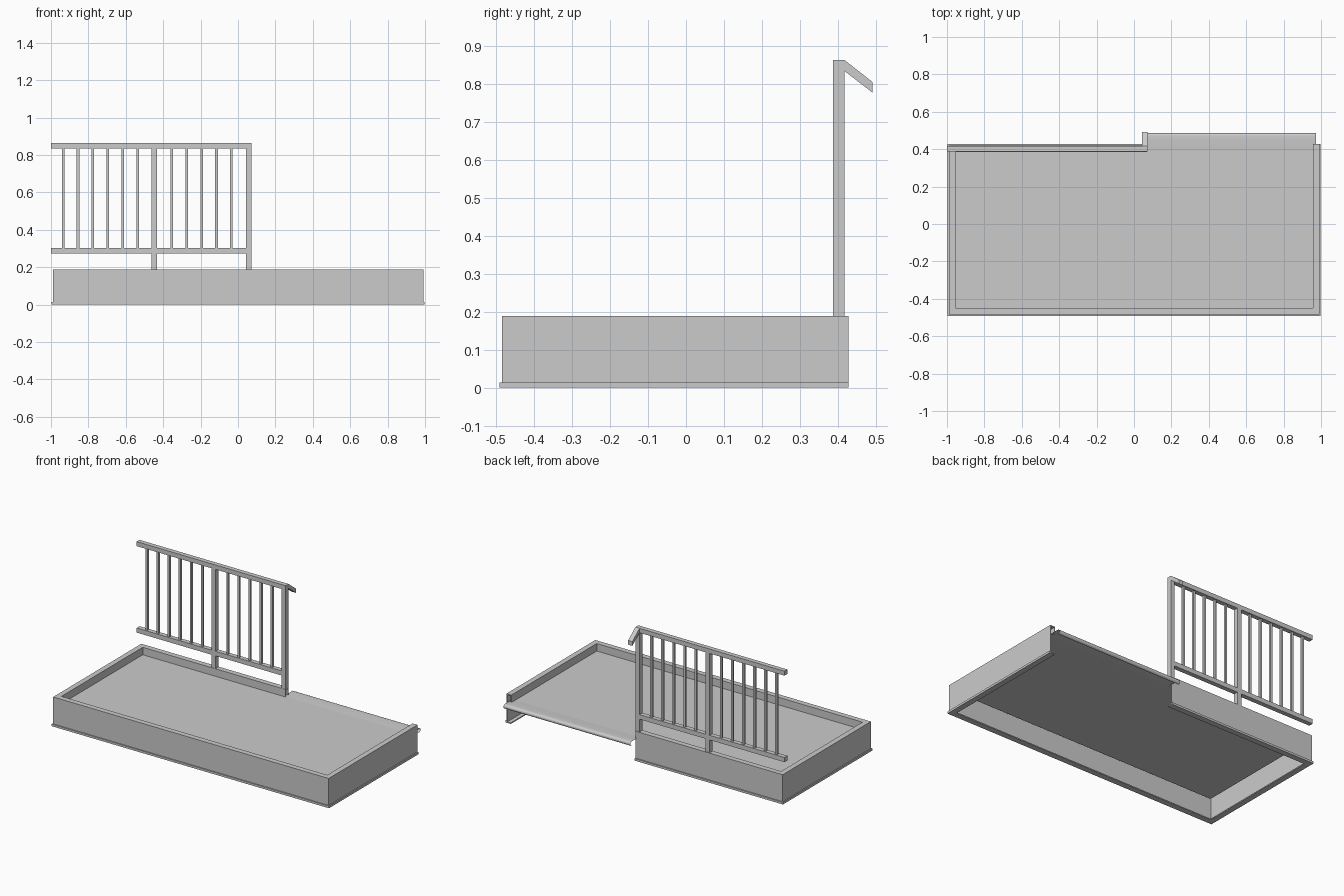
import bpy, math
from mathutils import Vector

if "Cube" in bpy.data.objects:
    bpy.data.objects.remove(bpy.data.objects["Cube"])


def make(name, verts, faces):
    me = bpy.data.meshes.new(name)
    me.from_pydata(verts, [], faces)
    me.update()
    ob = bpy.data.objects.new(name, me)
    bpy.context.collection.objects.link(ob)
    return ob


def box(name, x0, x1, y0, y1, z0, z1):
    v = [(x, y, z) for z in (z0, z1) for x, y in ((x0, y0), (x1, y0), (x1, y1), (x0, y1))]
    return make(name, v, [(3, 2, 1, 0), (4, 5, 6, 7), (0, 1, 5, 4),
                          (1, 2, 6, 5), (2, 3, 7, 6), (3, 0, 4, 7)])


def prism_x(name, prof, x0, x1):
    n = len(prof)
    v = [(x, y, z) for x in (x0, x1) for y, z in prof]
    f = [(i, n + i, n + (i + 1) % n, (i + 1) % n) for i in range(n)]
    return make(name, v, f + [tuple(range(n)), tuple(range(2 * n - 1, n - 1, -1))])


# Channel frame: hooked C section swept with mitred corners, open at the back right
ZP = 0.14
path = [(0.07, 0.428), (-0.997, 0.428), (-0.997, -0.491), (0.998, -0.491), (0.998, 0.428)]
inward = [(0, -1), (1, -1), (1, 1), (-1, 1), (-1, 0)]
section = [(0, 0), (0, .014), (.007, .014), (.007, .189), (.042, .189), (.042, ZP),
           (.037, ZP), (.037, .183), (.013, .183), (.013, .007), (.038, .007), (.038, 0)]
n = len(section)
verts = [(px + d * ix, py + d * iy, z)
         for (px, py), (ix, iy) in zip(path, inward) for d, z in section]
faces = [(k * n + i, k * n + (i + 1) % n, (k + 1) * n + (i + 1) % n, (k + 1) * n + i)
         for k in range(len(path) - 1) for i in range(n)]
faces += [tuple(range(n))[::-1], tuple(range(len(verts) - n, len(verts)))]
make("channel_frame", verts, faces)

# Thin tread sheet, and its strip that rolls down into a nosing at the opening
make("landing_sheet", [(-.96, -.454, ZP), (.961, -.454, ZP), (.961, .391, ZP), (-.96, .391, ZP)],
     [(0, 1, 2, 3)])
R = 0.014
nose = [(0.391, ZP), (0.45, ZP + .004)]
for i in range(11):
    a = math.pi / 2 - math.pi * i / 10
    nose.append((0.486 - R + R * math.cos(a), ZP + .004 - R + R * math.sin(a)))
verts = [(x, y, z) for y, z in nose for x in (0.06, 0.972)]
sheet = make("rolled_nosing", verts,
             [(2 * i, 2 * i + 1, 2 * i + 3, 2 * i + 2) for i in range(len(nose) - 1)])
for p in sheet.data.polygons:
    p.use_smooth = True

# Railing posts and rails
Y0, Y1 = 0.387, 0.417
box("middle_post", -.462, -.432, Y0, Y1, .189, .834)
box("end_post", .042, .072, Y0, Y1, .189, .834)
box("top_rail", -1, .042, Y0, Y1, .834, .863)
box("bottom_rail", -1, .042, Y0, Y1, .272, .302)
# Handrail end that turns back and slopes down
prism_x("handrail_return", [(Y0, .863), (Y1, .863), (.491, .805), (.491, .777),
                            (Y1, .834), (Y0, .834)], .042, .072)

# Balusters in two bays
YM = (Y0 + Y1) / 2
for start, count in ((-.935, 6), (-.354, 5)):
    for i in range(count):
        x = start + i * .0797
        box("baluster", x - .007, x + .007, YM - .007, YM + .007, .302, .834)
